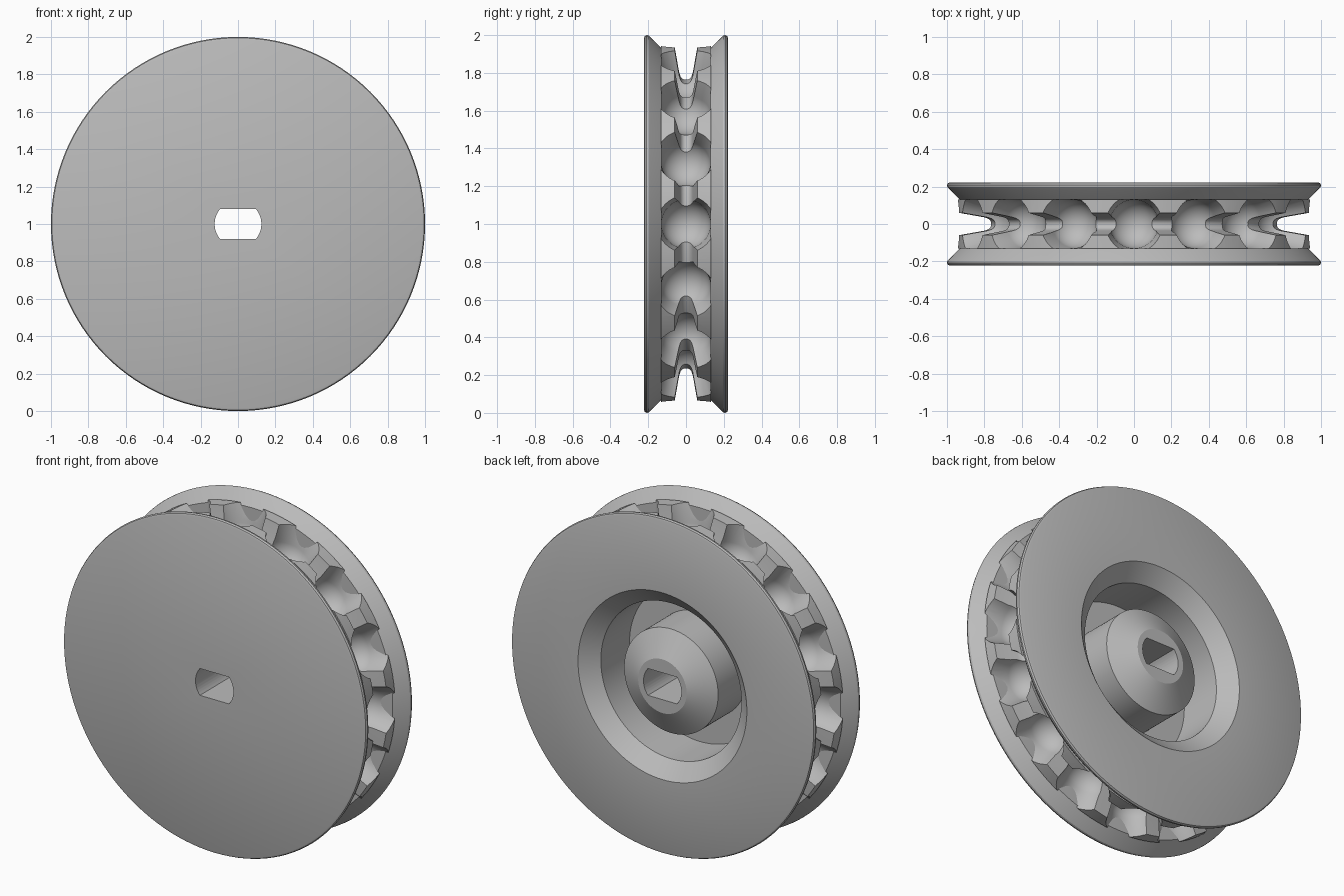
import bpy, bmesh
from math import pi, sin, cos, asin, radians
from mathutils import Matrix, Vector

if "Cube" in bpy.data.objects:
    bpy.data.objects.remove(bpy.data.objects["Cube"], do_unlink=True)

POCKETS = 16
AXLE = Matrix.Translation((0, 0, 1)) @ Matrix.Rotation(radians(-90), 4, 'X')

grey = bpy.data.materials.new("plain grey")
grey.use_nodes = True
colour = (0.5, 0.5, 0.5, 1)
grey.diffuse_color = colour
grey.node_tree.nodes["Principled BSDF"].inputs["Base Color"].default_value = colour


def lathe(bm, profile, segments, matrix, closed=True):
    """Spin (radius, height) points round local z, then place the result."""
    part = bmesh.new()
    verts = [part.verts.new((r, 0, h)) for r, h in profile]
    pairs = list(zip(verts, verts[1:]))
    if closed:
        pairs.append((verts[-1], verts[0]))
    edges = [part.edges.new(p) for p in pairs]
    bmesh.ops.spin(part, geom=verts + edges, cent=(0, 0, 0), axis=(0, 0, 1),
                   angle=2 * pi, steps=segments, use_merge=True)
    bmesh.ops.remove_doubles(part, verts=part.verts, dist=1e-5)
    bmesh.ops.recalc_face_normals(part, faces=part.faces)
    bmesh.ops.transform(part, matrix=matrix, verts=part.verts)
    temp = bpy.data.meshes.new("temp")
    part.to_mesh(temp)
    part.free()
    bm.from_mesh(temp)
    bpy.data.meshes.remove(temp)


def make_object(name, bm):
    bmesh.ops.recalc_face_normals(bm, faces=bm.faces)
    mesh = bpy.data.meshes.new(name)
    bm.to_mesh(mesh)
    bm.free()
    mesh.materials.append(grey)
    ob = bpy.data.objects.new(name, mesh)
    bpy.context.collection.objects.link(ob)
    return ob


def carve(ob, cutters):
    """Subtract the cutters, bake the result and drop the cutters."""
    for cutter in cutters:
        cutter.hide_render = True
        mod = ob.modifiers.new("cut", 'BOOLEAN')
        mod.operation, mod.solver, mod.object = 'DIFFERENCE', 'EXACT', cutter
    bpy.context.view_layer.update()
    graph = bpy.context.evaluated_depsgraph_get()
    baked = bpy.data.meshes.new_from_object(ob.evaluated_get(graph))
    ob.modifiers.clear()
    ob.data = baked
    for cutter in cutters:
        bpy.data.objects.remove(cutter, do_unlink=True)
    baked.shade_smooth()
    baked.set_sharp_from_angle(angle=radians(28))


# Flanges, drum, rear recess and hub as one turned body
rim = [(0.985, 0.222), (0.995, 0.218), (1.0, 0.208), (0.998, 0.197),
       (0.99, 0.188), (0.93, 0.13), (0.68, 0.13)]
hub = [(0, 0.222), (0.16, 0.222), (0.31, 0.14), (0.31, -0.13),
       (0.464, -0.13), (0.464, 0.14), (0.557, 0.222)]
front = [(r, -h) for r, h in reversed(rim)] + [(0, -0.222)]
bm = bmesh.new()
lathe(bm, hub + rim + front, 128, AXLE, closed=False)
wheel = make_object("flanged_wheel", bm)

# Double-flat axle bore
bore_r, flat = 0.125, 0.08
limit = asin(flat / bore_r)
arc = [limit * (i / 6 - 1) for i in range(13)]
outline = [(bore_r * cos(a + s), bore_r * sin(a + s)) for s in (0, pi) for a in arc]
bm = bmesh.new()
face = bm.faces.new([bm.verts.new((x, -0.4, 1 + z)) for x, z in outline])
out = bmesh.ops.extrude_face_region(bm, geom=[face])
bmesh.ops.translate(bm, vec=(0, 0.8, 0),
                    verts=[v for v in out["geom"] if isinstance(v, bmesh.types.BMVert)])
carve(wheel, [make_object("bore_cutter", bm)])

# Toothed ring between the flanges
bm = bmesh.new()
lathe(bm, [(0.65, -0.132), (0.945, -0.132), (0.945, 0.132), (0.65, 0.132)], 128, AXLE)
ring = make_object("toothed_ring", bm)

# Round pockets with flared mouths
ball_r, ball_at = 0.13, 0.85
bowl = [(ball_r * sin(a), -ball_r * cos(a)) for a in [pi / 2 * i / 10 for i in range(11)]]
bowl += [(0.16, 0.12), (0, 0.12)]
bm = bmesh.new()
for i in range(POCKETS):
    turn = Matrix.Rotation(2 * pi * i / POCKETS, 4, 'Y')
    lathe(bm, bowl, 40, Matrix.Translation((0, 0, 1)) @ turn
          @ Matrix.Translation((0, 0, ball_at)), closed=False)
pocket_cutter = make_object("pocket_cutter", bm)

# Tapered groove with a rounded floor
side = [(0.77, 0.008), (0.776, 0.02), (0.788, 0.029), (0.81, 0.036), (0.97, 0.064)]
bm = bmesh.new()
lathe(bm, [(r, -h) for r, h in reversed(side)] + side, 128, AXLE)
carve(ring, [pocket_cutter, make_object("groove_cutter", bm)])
